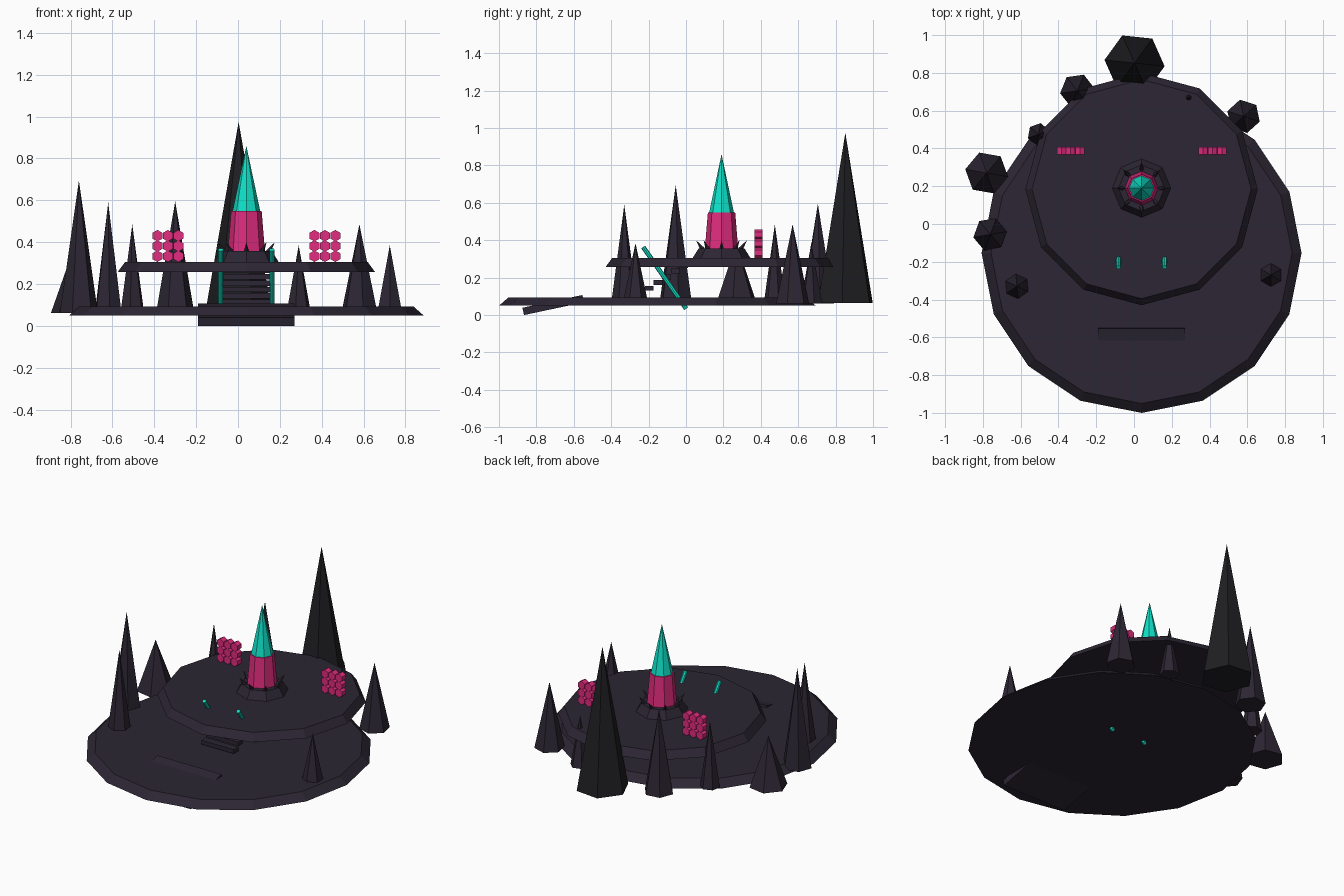
import bpy, bmesh, math
from mathutils import Vector, Matrix

if "Cube" in bpy.data.objects:
    bpy.data.objects.remove(bpy.data.objects["Cube"])


def material(name, rgb):
    m = bpy.data.materials.new(name)
    m.diffuse_color = (*rgb, 1)
    m.use_nodes = True
    m.node_tree.nodes["Principled BSDF"].inputs["Base Color"].default_value = m.diffuse_color
    return m


DARK = material("dark_stone", (0.025, 0.019, 0.033))
BLACK = material("black_rock", (0.014, 0.013, 0.016))
PINK = material("pink_glow", (0.75, 0.025, 0.21))
CYAN = material("cyan_glow", (0.005, 0.76, 0.58))


def add_object(name, bm, mat):
    bmesh.ops.recalc_face_normals(bm, faces=bm.faces)
    me = bpy.data.meshes.new(name)
    bm.to_mesh(me)
    bm.free()
    me.materials.append(mat)
    ob = bpy.data.objects.new(name, me)
    bpy.context.collection.objects.link(ob)
    return ob


def add_frustum(bm, p0, p1, r0, r1, n, turn=0):
    """Prism, frustum or (r1 = 0) pointed cone from p0 to p1."""
    p0, p1 = Vector(p0), Vector(p1)
    q = Vector((0, 0, 1)).rotation_difference(p1 - p0)

    def ring(p, r):
        out = []
        for i in range(n):
            a = math.radians(turn) + math.tau * i / n
            out.append(bm.verts.new(p + q @ Vector((r * math.cos(a), r * math.sin(a), 0))))
        return out

    low = ring(p0, r0)
    bm.faces.new(low[::-1])
    if r1 == 0:
        tip = bm.verts.new(p1)
        for i in range(n):
            bm.faces.new((low[i], low[(i + 1) % n], tip))
    else:
        top = ring(p1, r1)
        bm.faces.new(top)
        for i in range(n):
            j = (i + 1) % n
            bm.faces.new((low[i], low[j], top[j], top[i]))


def frustum(name, mat, *args, **kw):
    bm = bmesh.new()
    add_frustum(bm, *args, **kw)
    return add_object(name, bm, mat)


def box(name, mat, centre, size, tilt=0):
    bm = bmesh.new()
    m = (Matrix.Translation(centre) @ Matrix.Rotation(math.radians(tilt), 4, 'X')
         @ Matrix.Diagonal((*size, 1)))
    bmesh.ops.create_cube(bm, size=1, matrix=m)
    return add_object(name, bm, mat)


CX, CY = 0.04, 0.19

# Two tapered platforms
frustum("lower_platform", DARK, (CX, -0.153, 0.05), (CX, -0.153, 0.094), 0.847, 0.797, 16)
frustum("upper_platform", DARK, (CX, 0.185, 0.257), (CX, 0.185, 0.305), 0.615, 0.58, 12)

# Entrance ramp
box("ramp", DARK, (CX, -0.71, 0.0537), (0.46, 0.328, 0.04), 12)

# Steps between the platforms
for i in range(6):
    box(f"step_{i + 1}", DARK, (CX, -0.242 + 0.046 * i, 0.113 + 0.0305 * i), (0.23, 0.047, 0.026))

# Slanted rails either side of the steps
for side, s in (("left", -1), ("right", 1)):
    x = CX + s * 0.122
    frustum(f"rail_{side}", CYAN, (x, 0.001, 0.034), (x, -0.229, 0.364), 0.0125, 0.0125, 8)

# Central spire: plinth, body, crystal
frustum("plinth", DARK, (CX, CY, 0.303), (CX, CY, 0.357), 0.156, 0.122, 8)
frustum("spire_body", PINK, (CX, CY, 0.355), (CX, CY, 0.549), 0.089, 0.073, 8)
frustum("spire_crystal", CYAN, (CX, CY, 0.549), (CX, CY, 0.86), 0.066, 0, 8)

# Ring of outward spikes and small studs on the plinth
spikes, studs = bmesh.new(), bmesh.new()
for i in range(8):
    a = math.tau * i / 8
    d = Vector((math.cos(a), math.sin(a), 0))
    c = Vector((CX, CY, 0))
    up = Vector((0, 0, 1))
    add_frustum(spikes, c + d * 0.1 + up * 0.35, c + d * 0.136 + up * 0.4, 0.014, 0, 5)
    add_frustum(studs, c + d * 0.108 + up * 0.35, c + d * 0.108 + up * 0.368, 0.006, 0.004, 6)
add_object("plinth_spikes", spikes, DARK)
add_object("plinth_studs", studs, PINK)

# Honeycomb panels, three by three hexagonal cells
for side, px in (("left", -0.335), ("right", 0.415)):
    bm = bmesh.new()
    for i in (-1, 0, 1):
        for k in (-1, 0, 1):
            x, z = px + 0.05 * i, 0.382 + 0.049 * k
            add_frustum(bm, (x, 0.367, z), (x, 0.408, z), 0.0275, 0.0275, 6, 90)
    add_object(f"honeycomb_panel_{side}", bm, PINK)

# Rock spires around the rim: x, y, radius, tip height, turn
rocks = [
    (-0.78, 0.27, 0.115, 0.385, 50),
    (-0.76, -0.055, 0.092, 0.695, 10),
    (-0.62, -0.33, 0.07, 0.59, 35),
    (-0.505, 0.475, 0.06, 0.485, 20),
    (-0.30, 0.705, 0.092, 0.595, 8),
    (0.29, 0.67, 0.06, 0.385, 15),
    (0.58, 0.57, 0.09, 0.485, 42),
    (0.725, -0.27, 0.068, 0.385, 30),
]
for n, (x, y, r, h, turn) in enumerate(rocks, 1):
    frustum(f"rock_spire_{n}", DARK, (x, y, 0.063), (x, y, h), r, 0, 6, turn)
frustum("tall_rock_spire", BLACK, (0.003, 0.852, 0.065), (0.003, 0.852, 0.975), 0.16, 0, 6, -6)
